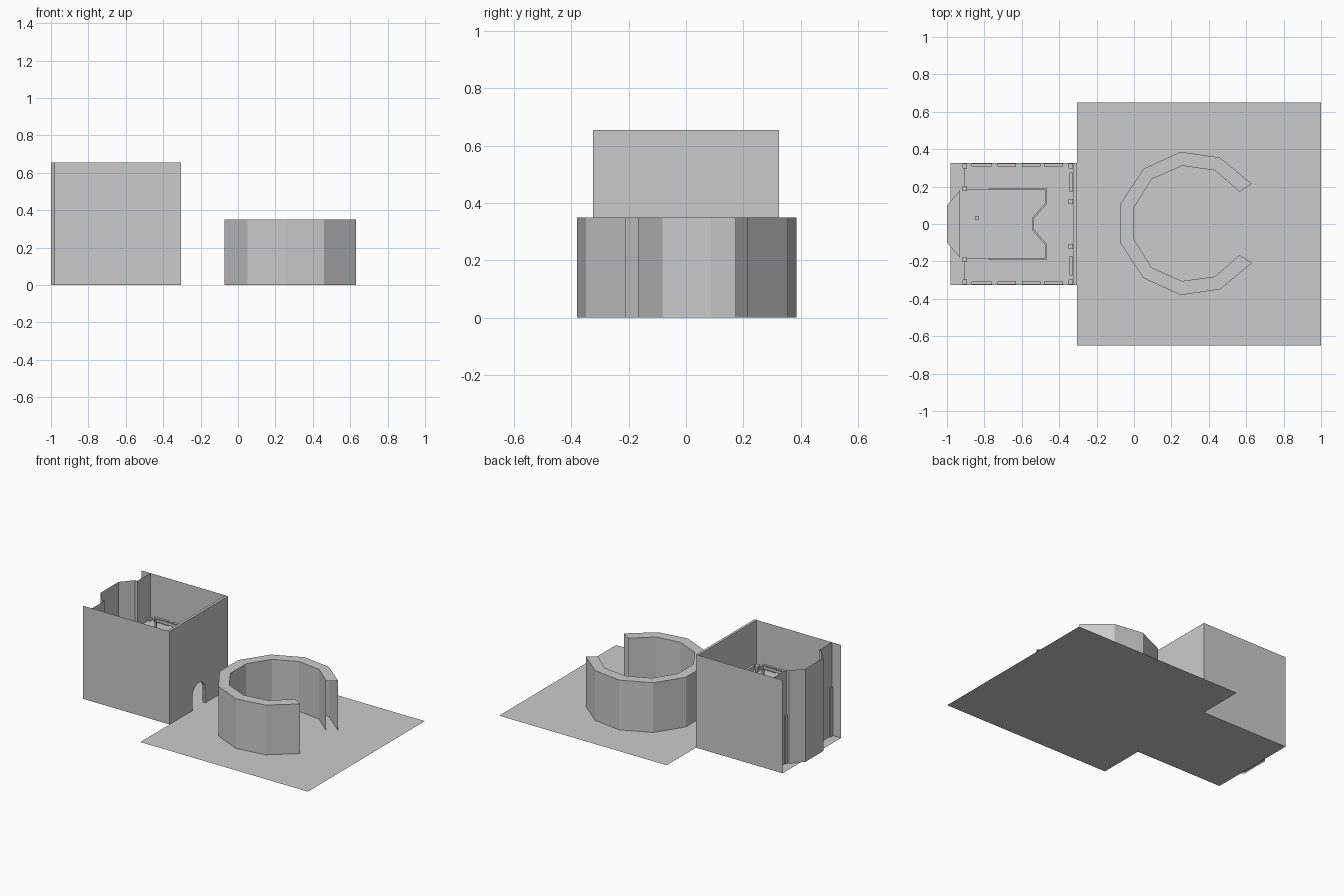
import bpy, math

if "Cube" in bpy.data.objects:
    bpy.data.objects.remove(bpy.data.objects["Cube"])

WALL_TOP = 0.655
X0, X1, Y = -0.98, -0.305, 0.325   # room limits


def mesh_object(name, verts, faces):
    mesh = bpy.data.meshes.new(name)
    mesh.from_pydata(verts, [], faces)
    mesh.update()
    obj = bpy.data.objects.new(name, mesh)
    bpy.context.collection.objects.link(obj)
    return obj


def box(name, x0, x1, y0, y1, z0, z1):
    return prism(name, [(x0, y0), (x1, y0), (x1, y1), (x0, y1)], z0, z1)


def prism(name, outline, z0, z1):
    n = len(outline)
    verts = [(x, y, z) for z in (z0, z1) for x, y in outline]
    faces = [(i, (i + 1) % n, (i + 1) % n + n, i + n) for i in range(n)]
    faces += [tuple(reversed(range(n))), tuple(range(n, 2 * n))]
    return mesh_object(name, verts, faces)


def sheet(name, path, z0, z1):
    """Thin upright wall following an open path."""
    n = len(path)
    verts = [(x, y, z) for z in (z0, z1) for x, y in path]
    return mesh_object(name, verts, [(i, i + 1, i + 1 + n, i + n) for i in range(n - 1)])


def flat(name, outline, z=0.0):
    return mesh_object(name, [(x, y, z) for x, y in outline], [tuple(range(len(outline)))])


def mirrored(half, cy=0.0):
    return half + [(x, 2 * cy - y) for x, y in reversed(half)]


# ground outside and the room floor
flat("yard_ground", [(X1, -0.65), (1, -0.65), (1, 0.65), (X1, 0.65)])
flat("room_floor", [(X0, -Y), (X1, -Y), (X1, Y), (X0, Y)])

# C-shaped enclosure: hollow shell with inner wall, outer wall and top
outer = mirrored([(0.63, 0.215), (0.46, 0.355), (0.25, 0.386), (0.05, 0.295), (-0.073, 0.107)], 0.003)
inner = mirrored([(0.565, 0.172), (0.432, 0.287), (0.257, 0.311), (0.095, 0.24), (0.0, 0.088)], 0.003)
n = len(outer)
rows = [(outer, 0), (outer, 0.35), (inner, 0.35), (inner, 0)]
mesh_object("round_enclosure",
            [(x, y, z) for path, z in rows for x, y in path],
            [(r * n + i, r * n + i + 1, (r + 1) * n + i + 1, (r + 1) * n + i)
             for r in range(3) for i in range(n - 1)])

# long side walls
for side, name in ((-1, "front_wall"), (1, "back_wall")):
    sheet(name, [(X0, side * Y), (X1, side * Y)], 0, WALL_TOP)

# end wall with an arched doorway, given thickness inward
arch = [(0.07 * math.cos(a), 0.10 + 0.07 * math.sin(a))
        for a in (math.pi * i / 8 for i in range(9))]
profile = [(-Y, 0), (-0.07, 0)] + arch[::-1] + [(0.07, 0), (Y, 0), (Y, WALL_TOP), (-Y, WALL_TOP)]
m = len(profile)
mesh_object("doorway_wall",
            [(x, y, z) for x in (X1, X1 - 0.018) for y, z in profile],
            [tuple(range(m)), tuple(reversed(range(m, 2 * m)))] +
            [(i, i + m, (i + 1) % m + m, (i + 1) % m) for i in range(m)])

# far end wall folding out into an alcove
alcove = [(-0.93, 0.18), (-1.0, 0.10)]
sheet("alcove_wall", mirrored([(-0.91, Y), (-0.91, 0.18)] + alcove), 0, WALL_TOP)
flat("alcove_floor", mirrored(alcove), 0.01)

# U-shaped gallery with a bulging front edge
edge = [(-0.47, 0.185), (-0.47, 0.11), (-0.54, 0.03)]
half_edge = [(-0.91, Y), (-0.91, 0.185)] + edge
prism("gallery_floor", mirrored(half_edge) + [(X1 - 0.018, -Y), (X1 - 0.018, Y)], 0.31, 0.33)

# gallery railing: top rail and posts
rail_path = mirrored([(-0.77, 0.187)] + edge)
rail = sheet("gallery_rail", rail_path, 0.405, 0.425)
solid = rail.modifiers.new("thickness", "SOLIDIFY")
solid.thickness = 0.01
solid.offset = 0
for x, y in rail_path + [(-0.62, 0.187), (-0.62, -0.187)]:
    box("rail_post", x - 0.006, x + 0.006, y - 0.006, y + 0.006, 0.33, 0.425)

# pillars and wall benches, repeated on both sides
for side in (-1, 1):
    for x, y in ((-0.905, 0.19), (-0.905, 0.31), (-0.338, 0.31), (-0.338, 0.12)):
        box("pillar", x - 0.013, x + 0.013, side * y - 0.013, side * y + 0.013, 0, 0.345)
    for x0, x1 in ((-0.87, -0.76), (-0.73, -0.63), (-0.60, -0.50), (-0.48, -0.38)):
        ya, yb = sorted((side * 0.308, side * 0.323))
        box("side_bench", x0, x1, ya, yb, 0.33, 0.36)
    ya, yb = sorted((side * 0.17, side * 0.275))
    box("end_bench", -0.345, -0.328, ya, yb, 0.33, 0.36)

# small stand in front of the alcove
box("stand", -0.85, -0.83, 0.022, 0.042, 0, 0.1)
